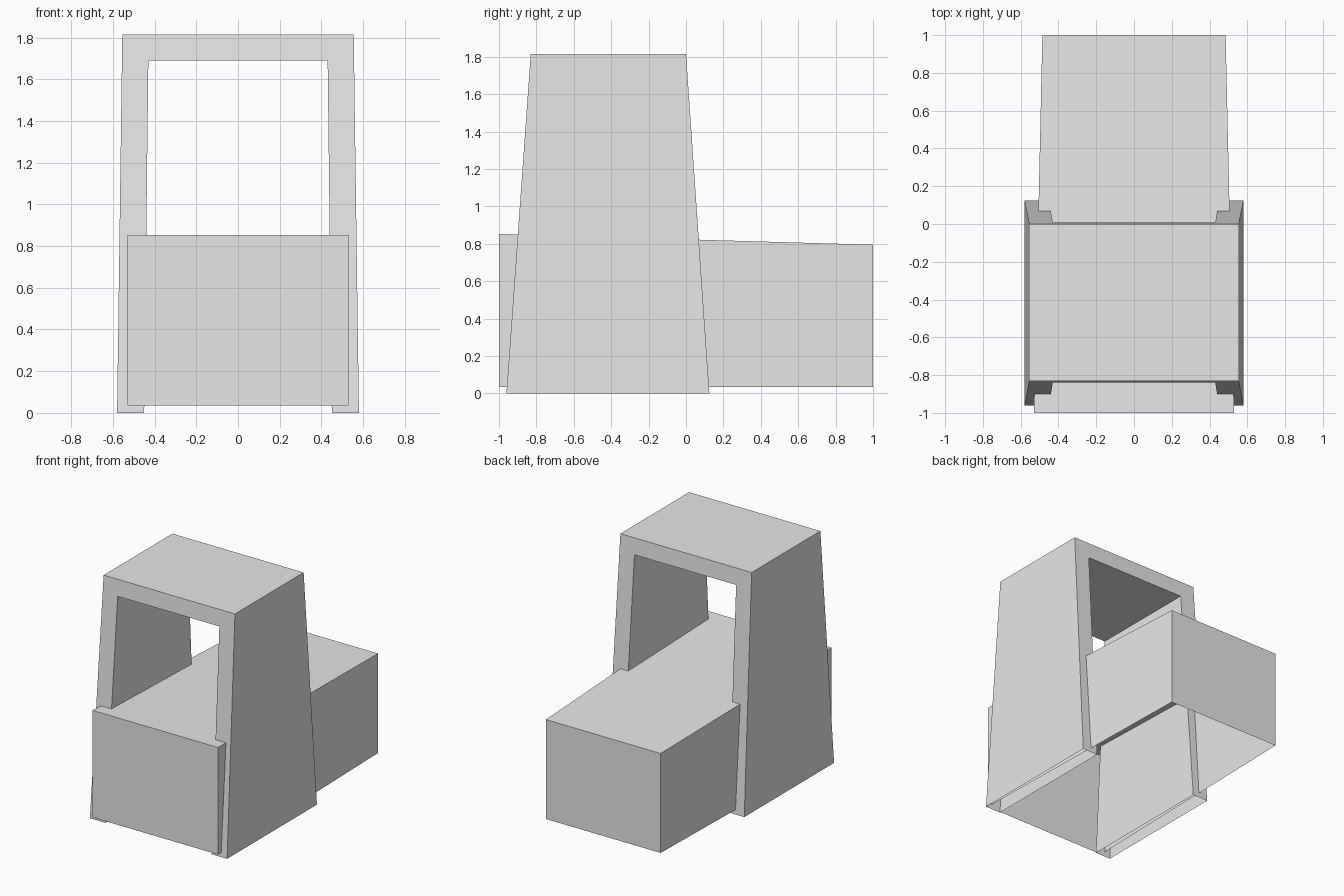
import bpy
import bmesh

# Remove the default cube only
cube = bpy.data.objects.get("Cube")
if cube:
    bpy.data.objects.remove(cube, do_unlink=True)

grey = bpy.data.materials.new("plain grey")
grey.use_nodes = True
colour = (0.8, 0.8, 0.8, 1.0)
grey.diffuse_color = colour
grey.node_tree.nodes["Principled BSDF"].inputs["Base Color"].default_value = colour


def loft(name, front, back, closed_profile, capped):
    """Join two matching outlines; faces with all corners on the base stay open."""
    bm = bmesh.new()
    a = [bm.verts.new(p) for p in front]
    b = [bm.verts.new(p) for p in back]
    n = len(a)
    for i in range(n if closed_profile else n - 1):
        j = (i + 1) % n
        bm.faces.new((a[i], a[j], b[j], b[i]))
    if capped:
        bm.faces.new(a[::-1])
        bm.faces.new(b)
    bmesh.ops.recalc_face_normals(bm, faces=bm.faces)
    mesh = bpy.data.meshes.new(name)
    bm.to_mesh(mesh)
    bm.free()
    mesh.materials.append(grey)
    obj = bpy.data.objects.new(name, mesh)
    bpy.context.collection.objects.link(obj)
    return obj


# Long tapered body shell, open underneath
def body_outline(y, half, top, base=0.035):
    return [(-half, y, base), (-half, y, top), (half, y, top), (half, y, base)]


loft("body_shell", body_outline(-1.0, 0.53, 0.853),
     body_outline(1.0, 0.485, 0.795), closed_profile=False, capped=True)

# Cab arch: hollow legs open at the ground, front and back leaning inwards
HEIGHT = 1.815


def lean(low, high, z):
    return low + (high - low) * z / HEIGHT


half_arch = [(-0.45, 0.0), (-0.58, 0.0), (-0.555, HEIGHT)]
inner_top = (-0.43, 1.69)
profile = half_arch + [(-x, z) for x, z in reversed(half_arch)]
profile += [(-inner_top[0], inner_top[1]), inner_top]

arch = loft("cab_arch",
            [(x, lean(-0.96, -0.83, z), z) for x, z in profile],
            [(x, lean(0.125, 0.0, z), z) for x, z in profile],
            closed_profile=True, capped=True)

# Open the soles of both legs
bm = bmesh.new()
bm.from_mesh(arch.data)
soles = [f for f in bm.faces if all(v.co.z < 0.001 for v in f.verts)]
bmesh.ops.delete(bm, geom=soles, context='FACES')
bm.to_mesh(arch.data)
bm.free()
